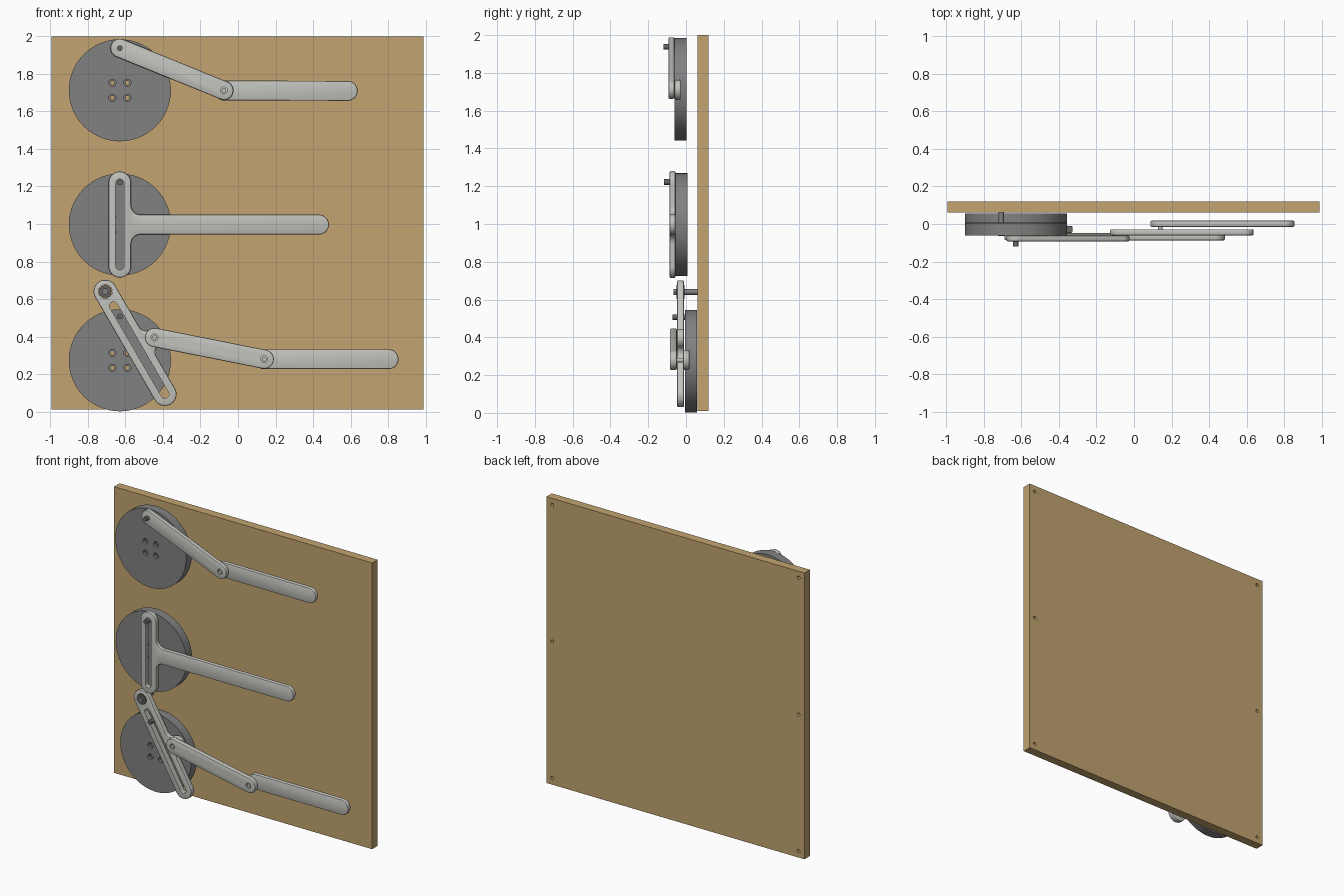
import bpy, bmesh, math
from mathutils import Vector

if "Cube" in bpy.data.objects:
    bpy.data.objects.remove(bpy.data.objects["Cube"], do_unlink=True)


def material(name, rgb):
    m = bpy.data.materials.new(name)
    m.use_nodes = True
    m.diffuse_color = (*rgb, 1)
    m.node_tree.nodes["Principled BSDF"].inputs["Base Color"].default_value = (*rgb, 1)
    return m


WOOD = material("tan wood", (0.54, 0.37, 0.16))
GREY = material("mid grey", (0.22, 0.22, 0.22))
PALE = material("pale grey", (0.54, 0.54, 0.51))
DARK = material("dark grey", (0.13, 0.13, 0.13))


def rounded(corners):
    """Polygon with a fillet radius at each corner (u, v, radius)."""
    pts, n = [], len(corners)
    for i, (u, v, r) in enumerate(corners):
        p = Vector((u, v))
        a = (Vector(corners[i - 1][:2]) - p).normalized()
        b = (Vector(corners[(i + 1) % n][:2]) - p).normalized()
        half = a.angle(b) / 2
        if r == 0:
            pts.append(p)
            continue
        centre = p + (a + b).normalized() * r / math.sin(half)
        s = p + a * r / math.tan(half) - centre
        e = p + b * r / math.tan(half) - centre
        sweep = s.angle_signed(e)
        for k in range(11):
            t = -sweep * k / 10
            c, d = math.cos(t), math.sin(t)
            pts.append(centre + Vector((c * s.x - d * s.y, d * s.x + c * s.y)))
    out = []
    for p in pts:
        if not out or (p - out[-1]).length > 1e-4:
            out.append(p)
    if (out[0] - out[-1]).length < 1e-4:
        out.pop()
    return out


def capsule(u0, u1, r):
    return rounded([(u0 - r, -r, r), (u1 + r, -r, r), (u1 + r, r, r), (u0 - r, r, r)])


def circle(r, sides=32):
    return [Vector((r * math.cos(2 * math.pi * i / sides),
                    r * math.sin(2 * math.pi * i / sides))) for i in range(sides)]


def plate(name, outline, y0, y1, mat, at, angle=0.0, bevel=0.0):
    """Extrude an outline along y, placed at (x, z) and turned in the xz plane."""
    c, s = math.cos(angle), math.sin(angle)
    bm = bmesh.new()
    verts = [bm.verts.new((at[0] + c * p.x - s * p.y, y0, at[1] + s * p.x + c * p.y))
             for p in outline]
    face = bm.faces.new(verts)
    geo = bmesh.ops.extrude_face_region(bm, geom=[face])["geom"]
    bmesh.ops.translate(bm, vec=(0, y1 - y0, 0),
                        verts=[g for g in geo if isinstance(g, bmesh.types.BMVert)])
    bmesh.ops.recalc_face_normals(bm, faces=bm.faces)
    if bevel:
        rims = [e for e in bm.edges if any(len(f.verts) > 4 for f in e.link_faces)]
        bmesh.ops.bevel(bm, geom=rims, offset=bevel, segments=2, profile=0.5, affect='EDGES')
    mesh = bpy.data.meshes.new(name)
    bm.to_mesh(mesh)
    bm.free()
    mesh.materials.append(mat)
    ob = bpy.data.objects.new(name, mesh)
    bpy.context.scene.collection.objects.link(ob)
    return ob


def activate(ob):
    bpy.ops.object.select_all(action='DESELECT')
    ob.select_set(True)
    bpy.context.view_layer.objects.active = ob


def cut(ob, *cutters):
    activate(ob)
    for cutter in cutters:
        cutter.hide_render = True
        mod = ob.modifiers.new("hole", 'BOOLEAN')
        mod.operation, mod.solver, mod.object = 'DIFFERENCE', 'EXACT', cutter
        bpy.ops.object.modifier_apply(modifier=mod.name)
        bpy.data.objects.remove(cutter, do_unlink=True)


def drill(ob, at, r, y0, y1):
    cut(ob, plate("drill", circle(r, 20), y0, y1, ob.data.materials[0], at))


def pin(name, at, r, y0, y1, mat=DARK):
    return plate(name, circle(r, 24), y0, y1, mat, at)


def link(name, a, b, r, y0, y1):
    """Round-ended bar between two points."""
    d = Vector(b) - Vector(a)
    return plate(name, capsule(0, d.length, r), y0, y1, PALE, a, math.atan2(d.y, d.x), 0.007)


# Backing board with blind screw holes behind
board = plate("board", rounded([(-0.995, 0.01, 0), (0.99, 0.01, 0), (0.99, 2, 0), (-0.995, 2, 0)]),
              0.06, 0.12, WOOD, (0, 0))
for x in (-0.95, 0.945):
    for z in (0.055, 1.005, 1.955):
        drill(board, (x, z), 0.011, 0.08, 0.2)

# Crank discs with four counterbored mounting holes
DISC_X = -0.63
for name, z, y0 in (("upper_disc", 1.713, -0.06), ("middle_disc", 0.997, -0.055),
                    ("lower_disc", 0.273, -0.005)):
    disc = plate(name, circle(0.272, 96), y0, y0 + 0.062, GREY, (DISC_X, z))
    for sx in (-1, 1):
        for sz in (-1, 1):
            at = (DISC_X + sx * 0.04, z + sz * 0.04)
            drill(disc, at, 0.011, y0 - 0.1, y0 + 0.2)
            drill(disc, at, 0.019, y0 - 0.1, y0 + 0.02)

# Upper mechanism: crank, connecting rod and slider
crank, joint = (DISC_X, 1.938), (-0.075, 1.712)
rod = link("upper_rod", crank, joint, 0.05, -0.093, -0.061)
drill(rod, joint, 0.018, -0.2, 0.1)
link("upper_slider", joint, (0.585, 1.71), 0.053, -0.06, -0.028)
pin("upper_crank_pin", crank, 0.015, -0.12, -0.05)
pin("upper_joint_pin", joint, 0.012, -0.09, -0.04, PALE)

# Middle mechanism: slotted yoke with a straight arm
yoke = plate("yoke", rounded([
    (-0.06, -0.283, 0.06), (0.06, -0.283, 0.06), (0.06, -0.053, 0.05), (1.115, -0.053, 0.053),
    (1.115, 0.053, 0.053), (0.06, 0.053, 0.05), (0.06, 0.283, 0.06), (-0.06, 0.283, 0.06)]),
    -0.087, -0.056, PALE, (DISC_X, 0.997), 0, 0.007)
cut(yoke, plate("slot", capsule(-0.22, 0.22, 0.022), -0.2, 0, PALE, (DISC_X, 0.997), math.pi / 2))
pin("middle_crank_pin", (DISC_X, 1.222), 0.015, -0.117, -0.045)

# Lower mechanism: slotted rocker with a side lug
pivot, foot = Vector((-0.708, 0.64)), Vector((-0.39, 0.092))
axis = foot - pivot
tilt, length = math.atan2(axis.y, axis.x), axis.length
W, LUG, R = 0.062, 0.344, 0.05
rocker = plate("rocker", rounded([
    (-W, -W, W), (length + W, -W, W), (length + W, W, W), (LUG + R, W, 0.04),
    (LUG + R, 0.104 + R, R), (LUG - R, 0.104 + R, R), (LUG - R, W, 0.04), (-W, W, W)]),
    -0.047, -0.01, PALE, pivot, tilt, 0.007)
cut(rocker, plate("slot", capsule(0.09, length, 0.022), -0.2, 0.1, PALE, pivot, tilt))
drill(rocker, pivot, 0.037, -0.2, 0.1)
pin("lower_crank_pin", (DISC_X, 0.507), 0.015, -0.072, 0.01)

# Rocker pivot: toothed bearing, shank and hex head
teeth = [p * (1.0 if i % 4 < 2 else 0.82) for i, p in enumerate(circle(0.037, 48))]
plate("pivot_bearing", teeth, -0.05, -0.008, DARK, pivot)
pin("pivot_shank", pivot, 0.015, -0.05, 0.065, GREY)
plate("pivot_head", circle(0.018, 6), -0.065, -0.045, GREY, pivot)

# Lower connecting rod and slider
joint_a, joint_b = (-0.445, 0.395), (0.14, 0.279)
rod = link("lower_rod", joint_a, joint_b, 0.051, -0.086, -0.048)
for name, at, end in (("lug_pin", joint_a, -0.02), ("lower_joint_pin", joint_b, 0.0)):
    drill(rod, at, 0.018, -0.2, 0.1)
    pin(name, at, 0.012, -0.083, end, PALE)
link("lower_slider", joint_b, (0.803, 0.279), 0.053, -0.015, 0.018)

# Shading
for ob in list(bpy.context.scene.objects):
    if ob.type == 'MESH' and ob.data.materials and ob.data.materials[0] in (GREY, PALE, DARK):
        activate(ob)
        bpy.ops.object.shade_smooth_by_angle(angle=math.radians(30))
